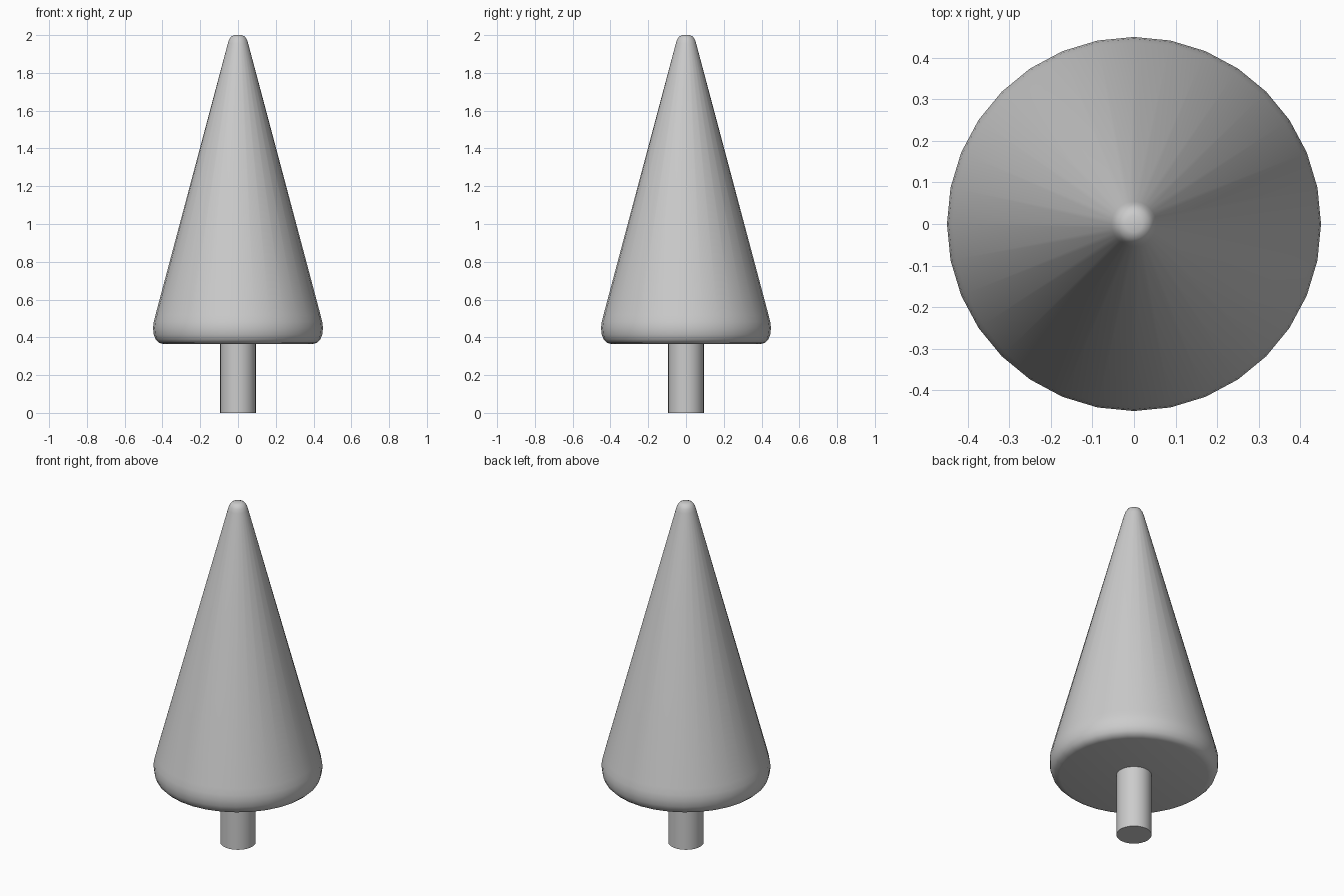
import bpy, bmesh, math

if "Cube" in bpy.data.objects:
    bpy.data.objects.remove(bpy.data.objects["Cube"])

SIDES = 32


def lathe(name, profile, smooth_angle):
    """Spin an (r, z) profile, listed bottom to top, into a closed solid."""
    bm = bmesh.new()
    rings = []
    for r, z in profile:
        rings.append([bm.verts.new((r * math.cos(2 * math.pi * i / SIDES),
                                    r * math.sin(2 * math.pi * i / SIDES), z))
                      for i in range(SIDES)])
    for low, high in zip(rings, rings[1:]):
        for i in range(SIDES):
            j = (i + 1) % SIDES
            bm.faces.new((low[i], low[j], high[j], high[i]))
    bm.faces.new(rings[0][::-1])
    bm.faces.new(rings[-1])
    mesh = bpy.data.meshes.new(name)
    bm.to_mesh(mesh)
    bm.free()
    obj = bpy.data.objects.new(name, mesh)
    bpy.context.collection.objects.link(obj)
    bpy.ops.object.select_all(action='DESELECT')
    obj.select_set(True)
    bpy.context.view_layer.objects.active = obj
    bpy.ops.object.shade_smooth_by_angle(angle=math.radians(smooth_angle))
    return obj


# Trunk, reaching slightly into the foliage
lathe("trunk", [(0.094, 0.0), (0.094, 0.38)], 40)

# Foliage cone with rounded base rim and tip
lathe("foliage", [(0.395, 0.365), (0.418, 0.371), (0.436, 0.388), (0.446, 0.415),
                  (0.45, 0.45), (0.446, 0.482), (0.437, 0.518),
                  (0.054, 1.955), (0.047, 1.977), (0.036, 1.993), (0.02, 2.0)], 50)
